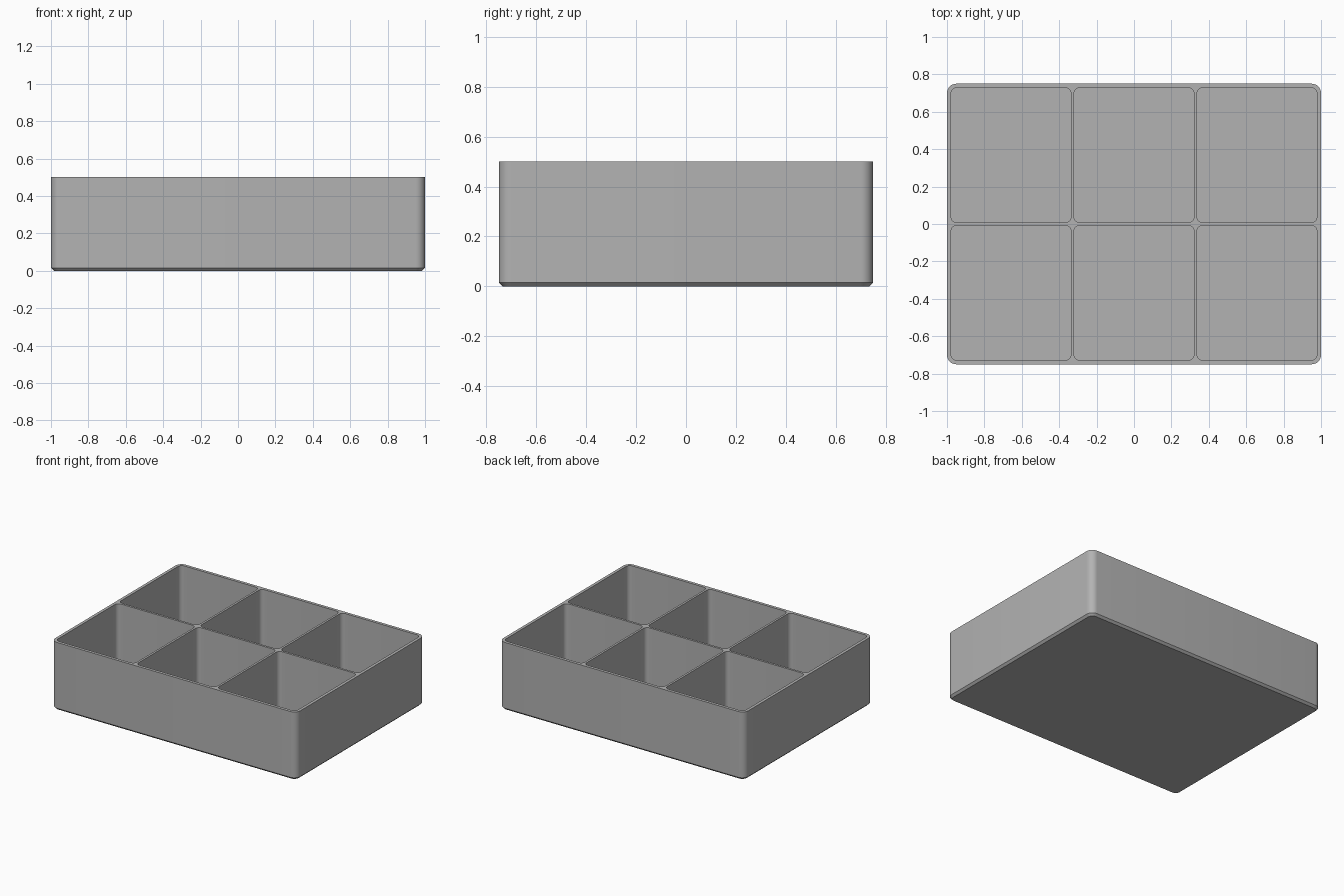
import bpy, bmesh, math

default = bpy.data.objects.get("Cube")
if default:
    bpy.data.objects.remove(default, do_unlink=True)

LENGTH, WIDTH, HEIGHT = 2.0, 1.5, 0.5
WALL, DIVIDER, FLOOR = 0.022, 0.016, 0.02
RADIUS, POCKET_RADIUS, CHAMFER = 0.05, 0.03, 0.015
COLUMNS, ROWS, STEPS = 3, 2, 8

grey = bpy.data.materials.new("plain_grey")
grey.use_nodes = True
colour = (0.45, 0.45, 0.45, 1)
grey.diffuse_color = colour
grey.node_tree.nodes["Principled BSDF"].inputs["Base Color"].default_value = colour


def rounded_ring(bm, cx, cy, sx, sy, r, z):
    """Rounded rectangle of vertices, counter-clockwise."""
    ring = []
    for q, (dx, dy) in enumerate([(1, 1), (-1, 1), (-1, -1), (1, -1)]):
        for i in range(STEPS + 1):
            a = (q + i / STEPS) * math.pi / 2
            ring.append(bm.verts.new((cx + dx * (sx / 2 - r) + r * math.cos(a),
                                      cy + dy * (sy / 2 - r) + r * math.sin(a), z)))
    return ring


def rounded_block(bm, cx, cy, levels):
    """Solid skinned through (size x, size y, radius, z) levels."""
    rings = [rounded_ring(bm, cx, cy, *level) for level in levels]
    for low, high in zip(rings, rings[1:]):
        for i in range(len(low)):
            j = (i + 1) % len(low)
            bm.faces.new((low[i], low[j], high[j], high[i]))
    bm.faces.new(rings[0][::-1])
    bm.faces.new(rings[-1])


def make_object(name, bm):
    mesh = bpy.data.meshes.new(name)
    bm.to_mesh(mesh)
    bm.free()
    mesh.materials.append(grey)
    obj = bpy.data.objects.new(name, mesh)
    bpy.context.collection.objects.link(obj)
    return obj


# Outer body with rounded corners and a chamfered base
bm = bmesh.new()
rounded_block(bm, 0, 0, [
    (LENGTH - 2 * CHAMFER, WIDTH - 2 * CHAMFER, RADIUS - CHAMFER, 0),
    (LENGTH, WIDTH, RADIUS, CHAMFER),
    (LENGTH, WIDTH, RADIUS, HEIGHT)])
tray = make_object("divided_tray", bm)

# Compartment cutters on a regular grid
px = (LENGTH - 2 * WALL - (COLUMNS - 1) * DIVIDER) / COLUMNS
py = (WIDTH - 2 * WALL - (ROWS - 1) * DIVIDER) / ROWS
bm = bmesh.new()
for col in range(COLUMNS):
    for row in range(ROWS):
        rounded_block(bm, (col - (COLUMNS - 1) / 2) * (px + DIVIDER),
                      (row - (ROWS - 1) / 2) * (py + DIVIDER),
                      [(px, py, POCKET_RADIUS, z) for z in (FLOOR, HEIGHT + 0.1)])
cutter = make_object("compartment_cutter", bm)
cutter.hide_render = True

# Hollow out the compartments
cut = tray.modifiers.new("compartments", 'BOOLEAN')
cut.operation = 'DIFFERENCE'
cut.solver = 'EXACT'
cut.object = cutter
bpy.ops.object.select_all(action='DESELECT')
bpy.context.view_layer.objects.active = tray
tray.select_set(True)
bpy.ops.object.modifier_apply(modifier=cut.name)
bpy.data.objects.remove(cutter, do_unlink=True)
bpy.ops.object.shade_smooth_by_angle(angle=math.radians(30))
